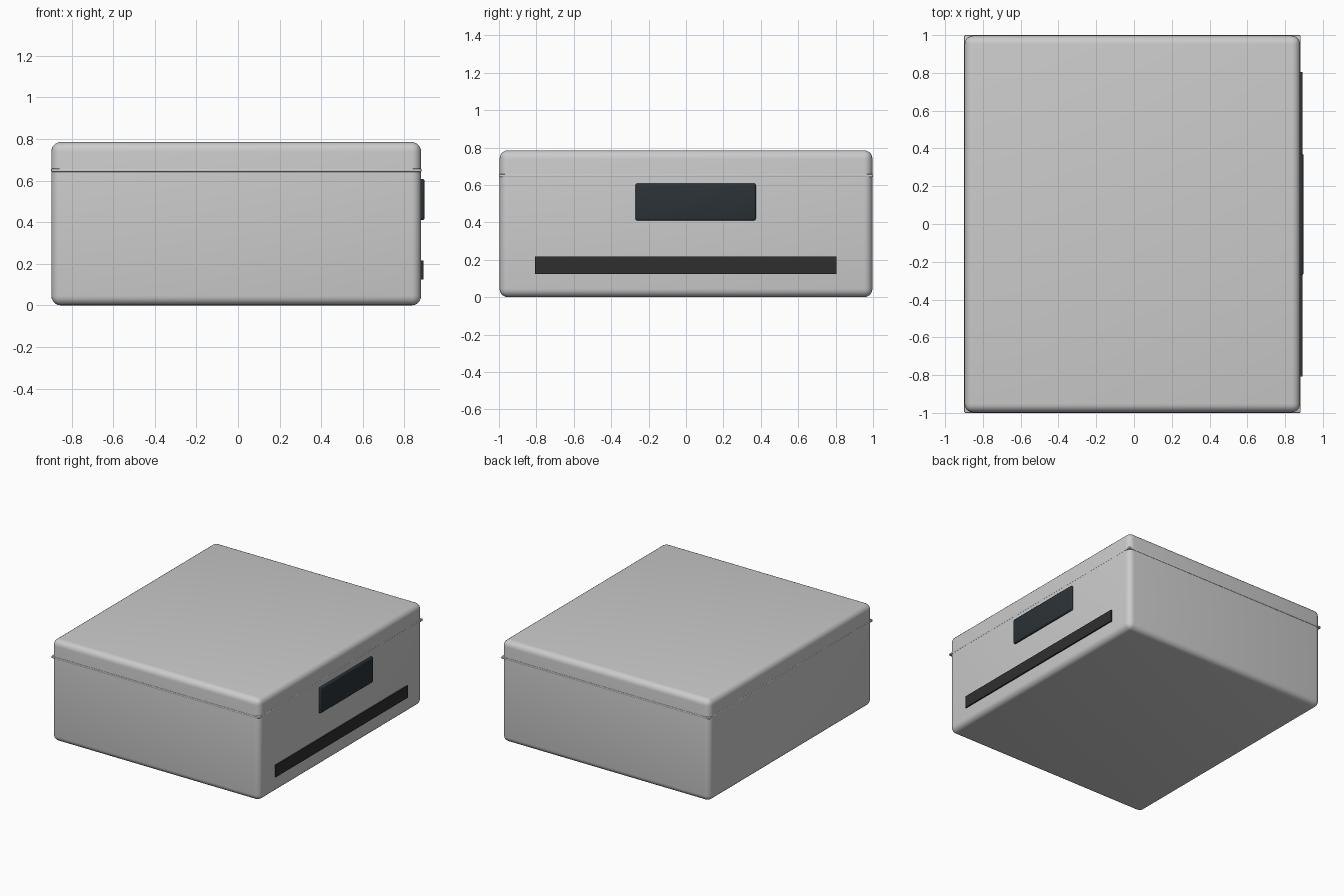
import bpy, math

if "Cube" in bpy.data.objects:
    bpy.data.objects.remove(bpy.data.objects["Cube"])


def material(name, rgb):
    m = bpy.data.materials.new(name)
    m.diffuse_color = (*rgb, 1)
    m.use_nodes = True
    m.node_tree.nodes["Principled BSDF"].inputs["Base Color"].default_value = m.diffuse_color
    return m


def box(name, lo, hi, bevel=0, segments=4, mat=None):
    """Axis-aligned box between two corners, with optional rounded edges."""
    centre = [(a + b) / 2 for a, b in zip(lo, hi)]
    bpy.ops.mesh.primitive_cube_add(size=1, location=centre)
    ob = bpy.context.object
    ob.name = name
    ob.scale = [b - a for a, b in zip(lo, hi)]
    bpy.ops.object.transform_apply(location=False, rotation=False, scale=True)
    if bevel:
        mod = ob.modifiers.new("round_edges", 'BEVEL')
        mod.width = bevel
        mod.segments = segments
        bpy.ops.object.modifier_apply(modifier=mod.name)
        bpy.ops.object.shade_smooth_by_angle(angle=math.radians(35))
    if mat:
        ob.data.materials.append(mat)
    return ob


panel_dark = material("panel_dark", (0.025, 0.032, 0.038))
slot_dark = material("slot_dark", (0.028, 0.028, 0.028))

# Main casing with rounded edges
box("casing", (-0.897, -0.997, 0), (0.88, 0.997, 0.785), 0.045, 5)

# Thin square-cornered seam band under the lid
box("lid_seam", (-0.899, -1, 0.641), (0.882, 1, 0.657), 0.005, 2)

# Display panel and long slot on the right side
box("display_panel", (0.86, -0.27, 0.41), (0.897, 0.373, 0.608), 0.01, 3, panel_dark)
box("long_slot", (0.86, -0.807, 0.125), (0.891, 0.805, 0.216), mat=slot_dark)
